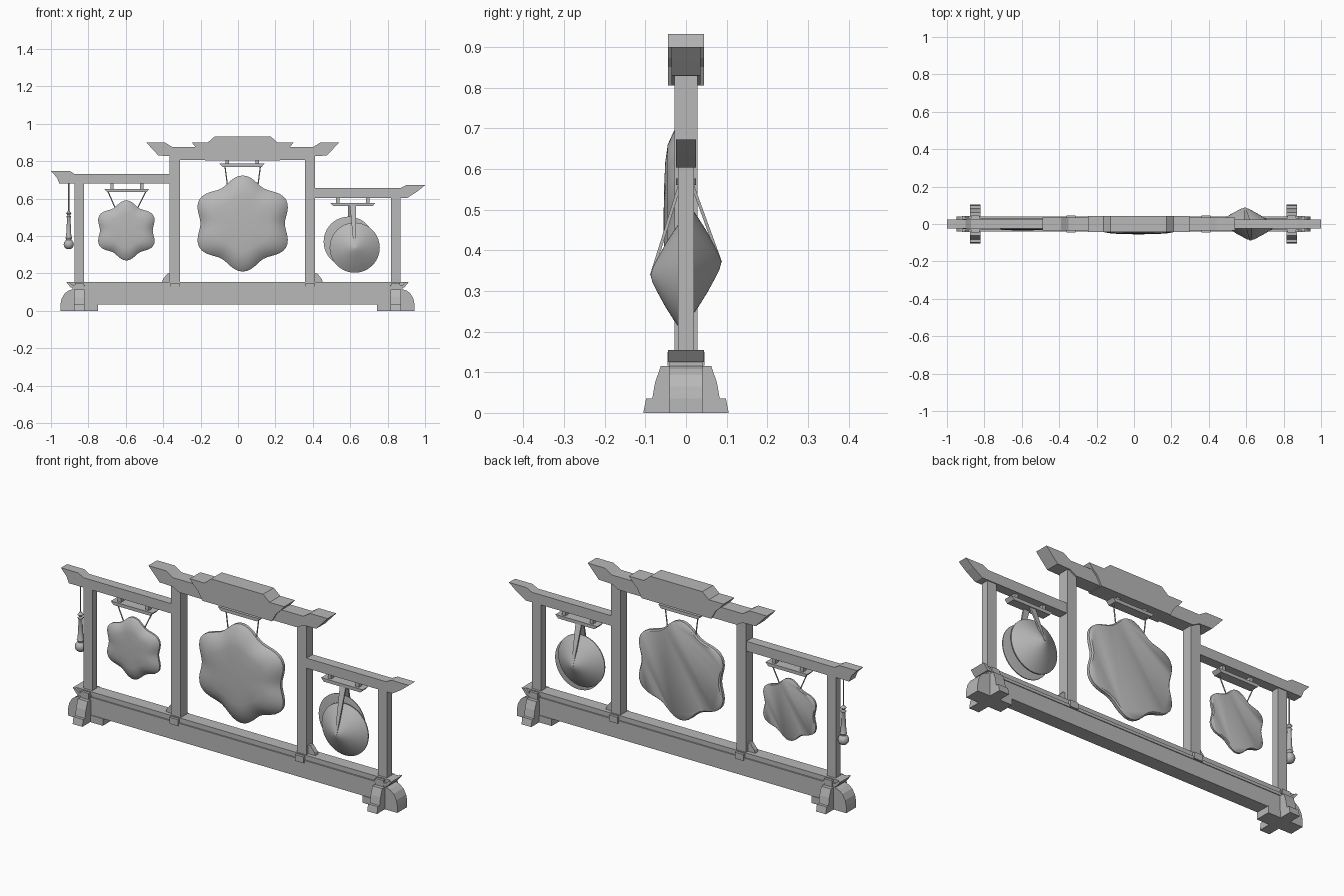
import bpy
import bmesh
import math
from mathutils import Vector

cube = bpy.data.objects.get("Cube")
if cube:
    bpy.data.objects.remove(cube, do_unlink=True)

grey = bpy.data.materials.new("plain_grey")
grey.use_nodes = True
grey.diffuse_color = (0.48, 0.48, 0.48, 1)
grey.node_tree.nodes["Principled BSDF"].inputs["Base Color"].default_value = grey.diffuse_color


def finish(name, bm, smooth=None):
    bmesh.ops.recalc_face_normals(bm, faces=bm.faces)
    mesh = bpy.data.meshes.new(name)
    bm.to_mesh(mesh)
    bm.free()
    mesh.materials.append(grey)
    ob = bpy.data.objects.new(name, mesh)
    bpy.context.collection.objects.link(ob)
    if smooth:
        bpy.ops.object.select_all(action='DESELECT')
        ob.select_set(True)
        bpy.context.view_layer.objects.active = ob
        bpy.ops.object.shade_smooth_by_angle(angle=math.radians(smooth))
    return ob


def prism(name, pts, half, axis="y", mid=0):
    """Extrude a side profile by +-half along x or y."""
    bm = bmesh.new()
    place = (lambda a, z, d: (a, d, z)) if axis == "y" else (lambda a, z, d: (mid + d, a, z))
    face = bm.faces.new([bm.verts.new(place(a, z, -half)) for a, z in pts])
    out = bmesh.ops.extrude_face_region(bm, geom=[face])["geom"]
    shift = (0, 2 * half, 0) if axis == "y" else (2 * half, 0, 0)
    bmesh.ops.translate(bm, vec=shift, verts=[v for v in out if isinstance(v, bmesh.types.BMVert)])
    return finish(name, bm)


def box(name, x0, x1, z0, z1, half):
    return prism(name, [(x0, z0), (x1, z0), (x1, z1), (x0, z1)], half)


def mirrored(half_pts, mid=0):
    """Complete a right-hand outline with its left-hand copy."""
    return [(mid + a, z) for a, z in half_pts] + [(mid - a, z) for a, z in reversed(half_pts)]


def rod(name, a, b, r):
    a, b = Vector(a), Vector(b)
    bm = bmesh.new()
    bmesh.ops.create_cone(bm, cap_ends=True, segments=8, radius1=r, radius2=r, depth=(b - a).length)
    turn = (b - a).to_track_quat('Z', 'Y').to_matrix().to_4x4()
    turn.translation = (a + b) / 2
    bmesh.ops.transform(bm, matrix=turn, verts=bm.verts)
    return finish(name, bm, 40)


def rings(name, profile, place, count, smooth):
    """Skin rings of (radius, height); the end rings are capped."""
    bm = bmesh.new()
    loops = [[bm.verts.new(place(r, h, math.tau * i / count)) for i in range(count)] for r, h in profile]
    for low, high in zip(loops, loops[1:]):
        for i in range(count):
            j = (i + 1) % count
            bm.faces.new((low[i], low[j], high[j], high[i]))
    bm.faces.new(loops[0])
    bm.faces.new(loops[-1])
    return finish(name, bm, smooth)


# Posts
for name, x0, x1, top, half in [
        ("right_outer_post", -0.875, -0.823, 0.69, 0.02), ("right_inner_post", -0.365, -0.31, 0.83, 0.028),
        ("left_inner_post", 0.358, 0.412, 0.83, 0.028), ("left_outer_post", 0.818, 0.87, 0.62, 0.02)]:
    box(name, x0, x1, 0.115, top, half)
    box(name + "_collar", x0 + 0.003, x1 - 0.003, 0.117, 0.15, 0.046)

# Base beam and rail
box("base_beam", -0.87, 0.865, 0.035, 0.116, 0.036)
box("rail_lower", -0.885, 0.88, 0.115, 0.13, 0.04)
prism("rail_upper", mirrored([(0.885, 0.125), (0.915, 0.155)], -0.004), 0.033)
for side, mid in ((-1, -0.849), (1, 0.844)):
    # Upturned rail end, with a flared lip on each face
    prism("rail_end", [(mid - side * 0.03, 0.125), (mid + side * 0.045, 0.125),
                       (mid + side * 0.07, 0.155), (mid + side * 0.055, 0.155),
                       (mid + side * 0.035, 0.138), (mid - side * 0.03, 0.138)], 0.044)
    # Cross-shaped foot
    prism("foot_cross_arm", mirrored([(0.105, 0), (0.098, 0.035), (0.083, 0.035), (0.076, 0.075),
                                      (0.062, 0.115)]), 0.028, "x", mid)
    prism("foot_outer_arm", [(mid + side * a, z) for a, z in [
        (-0.1, 0), (0.1, 0), (0.1, 0.035), (0.094, 0.065), (0.078, 0.093), (0.058, 0.108),
        (0.035, 0.116), (0, 0.116), (0, 0.036), (-0.1, 0.036)]], 0.04)

# Corner braces
for side, x in ((-1, -0.365), (1, 0.412)):
    prism("corner_brace", [(x, 0.15), (x + side * 0.042, 0.15), (x + side * 0.036, 0.17),
                           (x + side * 0.012, 0.2), (x, 0.2)], 0.012)

# Side beams with upturned tips
prism("right_side_beam", [(-1, 0.748), (-0.90, 0.748), (-0.872, 0.731), (-0.36, 0.731),
                          (-0.36, 0.68), (-0.955, 0.68), (-0.968, 0.712)], 0.025)
prism("left_side_beam", [(1, 0.672), (0.90, 0.672), (0.868, 0.656), (0.41, 0.656),
                         (0.41, 0.604), (0.905, 0.604), (0.958, 0.638)], 0.025)

# Top beam and stepped cap
prism("top_beam", mirrored([(0.34, 0.808), (0.375, 0.828), (0.45, 0.83), (0.48, 0.862), (0.515, 0.9),
                            (0.415, 0.9), (0.375, 0.875)], 0.025), 0.036)
prism("top_cap", mirrored([(0.20, 0.805), (0.225, 0.85), (0.25, 0.873), (0.272, 0.9),
                           (0.187, 0.9), (0.15, 0.932)], 0.025), 0.044)

# Hanger plates with struts
for name, mid, z, beam in (("right", -0.594, 0.635, 0.69), ("middle", 0.022, 0.77, 0.82),
                           ("left", 0.614, 0.56, 0.62)):
    prism(name + "_hanger", mirrored([(0.105, z), (0.12, z + 0.017)], mid), 0.024)
    for off in (-0.08, 0.08):
        box(name + "_strut", mid + off - 0.009, mid + off + 0.009, z + 0.01, beam, 0.012)


# Scalloped gongs: flat back, domed front
def gong(name, mid, z, size):
    def place(r, y, t):
        wave = 0.237 + 0.02 * math.cos(6 * t - 3 * math.pi) * min(1, r * 1.1)
        return (mid + size * wave * r * 1.04 * math.cos(t), size * y, z + size * wave * r * math.sin(t))
    profile = [(0.97, 0.012), (1, 0.006), (1, -0.01), (0.97, -0.017), (0.88, -0.03),
               (0.76, -0.045), (0.6, -0.051), (0.35, -0.054), (0.08, -0.055)]
    rings(name, profile, place, 72, 40)


gong("large_gong", 0.025, 0.467, 1)
gong("small_gong", -0.597, 0.43, 0.625)
for side in (-1, 1):
    rod("large_gong_cord", (0.025 + side * 0.095, 0, 0.775), (0.025 + side * 0.08, 0, 0.66), 0.003)
    rod("small_gong_cord", (-0.594 + side * 0.102, 0, 0.64), (-0.597 + side * 0.055, 0, 0.54), 0.003)

# Pair of conical cymbals, each with a tapered strap
for name, side, x, z, top_x in (("front", -1, 0.624, 0.338, 0.615), ("back", 1, 0.592, 0.37, 0.605)):
    rings(name + "_cymbal",
          [(0.12, 0.006), (0.134, 0.008), (0.134, 0.013), (0.11, 0.03), (0.075, 0.052),
           (0.04, 0.071), (0.018, 0.082), (0.004, 0.086)],
          lambda r, h, t: (x + r * math.cos(t), side * h, z + r * math.sin(t)), 40, 35)
    bm = bmesh.new()
    bmesh.ops.create_cube(bm, size=1)
    for v in bm.verts:
        low = v.co.z < 0
        v.co = (v.co.x * (0.01 if low else 0.034) + (x if low else top_x),
                side * (0.085 if low else 0.014) + v.co.y * 0.008, z if low else 0.565)
    finish(name + "_strap", bm)

# Hanging mallet
rod("mallet_cord", (-0.905, 0, 0.70), (-0.905, 0, 0.52), 0.003)
ball = [(0.027 * math.sin(a), 0.356 - 0.027 * math.cos(a))
        for a in (math.pi * k / 12 for k in range(1, 11))]
handle = [(0.014, 0.384), (0.018, 0.39), (0.014, 0.398), (0.012, 0.44), (0.009, 0.495), (0.014, 0.505),
          (0.007, 0.512), (0.014, 0.522), (0.004, 0.535)]
rings("mallet", ball + handle,
      lambda r, h, t: (-0.905 + r * math.cos(t), r * math.sin(t), h), 20, 40)
